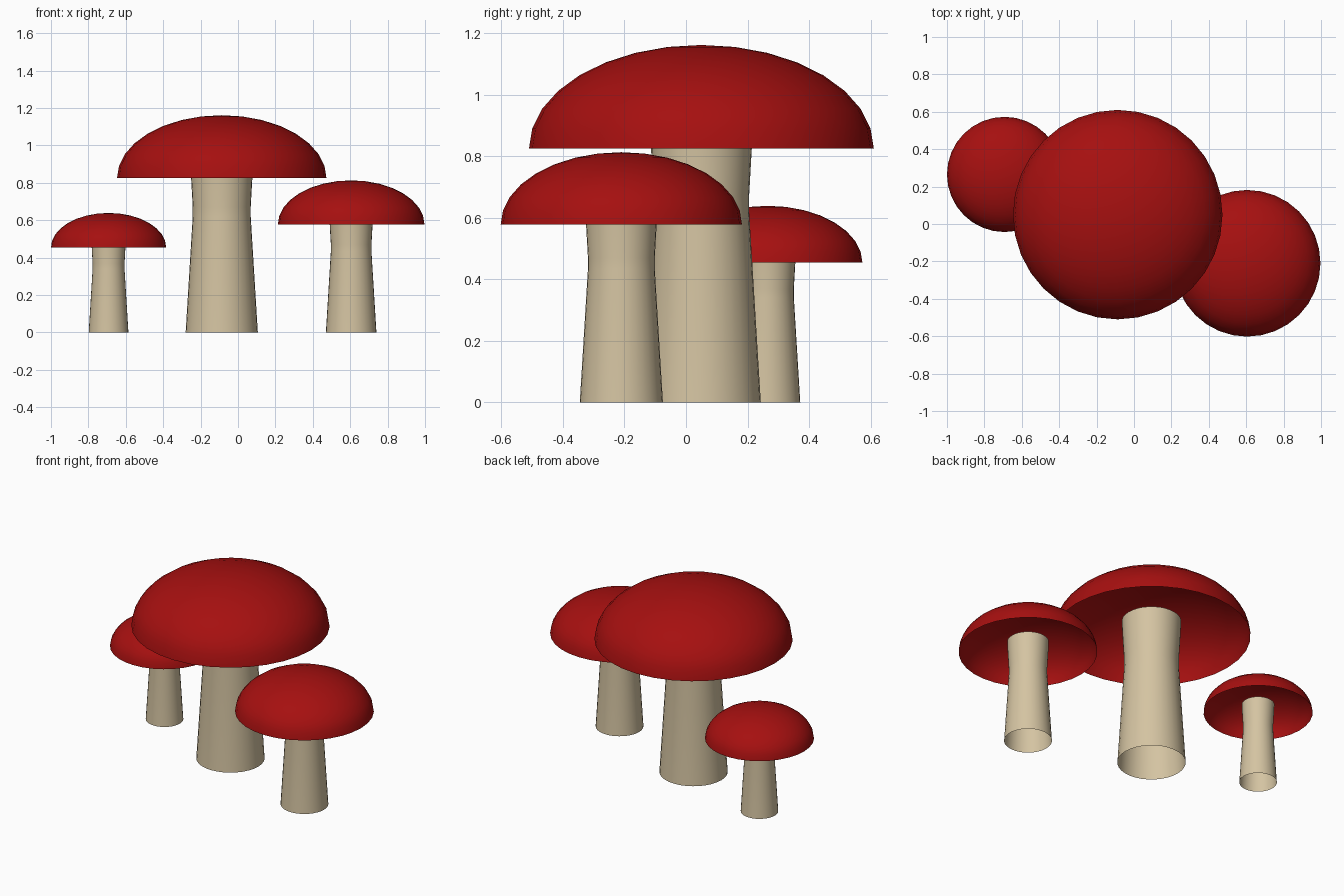
import bpy
import bmesh
import math
from mathutils import Vector

if "Cube" in bpy.data.objects:
    bpy.data.objects.remove(bpy.data.objects["Cube"], do_unlink=True)


def make_material(name, colour):
    mat = bpy.data.materials.new(name)
    mat.use_nodes = True
    mat.diffuse_color = colour
    mat.node_tree.nodes["Principled BSDF"].inputs["Base Color"].default_value = colour
    return mat


red = make_material("cap red", (0.38, 0.005, 0.005, 1))
cream = make_material("stem cream", (0.66, 0.55, 0.36, 1))


def lathe(name, profile, location, scale, mat, segments=32):
    """Spin an open (radius, height) profile about z into a smooth surface."""
    bm = bmesh.new()
    verts = [bm.verts.new((r, 0, z)) for r, z in profile]
    edges = [bm.edges.new(pair) for pair in zip(verts, verts[1:])]
    bmesh.ops.spin(bm, geom=verts + edges, cent=(0, 0, 0), axis=(0, 0, 1),
                   angle=math.tau, steps=segments, use_duplicate=False)
    bmesh.ops.remove_doubles(bm, verts=bm.verts, dist=0.0001)
    bmesh.ops.recalc_face_normals(bm, faces=bm.faces)
    # Open surfaces: make every normal point away from the axis
    if sum(f.normal.dot(Vector((f.calc_center_median().x, f.calc_center_median().y, 0)))
           for f in bm.faces) < 0:
        bmesh.ops.reverse_faces(bm, faces=bm.faces)
    for face in bm.faces:
        face.smooth = True
    mesh = bpy.data.meshes.new(name)
    bm.to_mesh(mesh)
    bm.free()
    mesh.materials.append(mat)
    obj = bpy.data.objects.new(name, mesh)
    obj.location = location
    obj.scale = (scale,) * 3
    bpy.context.collection.objects.link(obj)
    return obj


# Hollow half-ellipsoid cap, and an open tube stem that flares below the cap
CAP_RADIUS, CAP_HEIGHT, RIM_Z, RINGS = 0.56, 0.336, 0.825, 8
cap_profile = []
for i in range(RINGS + 1):
    a = math.pi / 2 * i / RINGS
    cap_profile.append((CAP_RADIUS * math.cos(a), RIM_Z + CAP_HEIGHT * math.sin(a)))
stem_profile = [(0.193, 0), (0.155, 0.62), (0.155, 0.67), (0.164, 0.83), (0.168, 0.92)]

# Three mushrooms of one shape at different sizes
for size, x, y, scale in (("large", -0.087, 0.05, 1.0),
                          ("medium", 0.605, -0.21, 0.7),
                          ("small", -0.692, 0.265, 0.55)):
    lathe(size + "_cap", cap_profile, (x, y, 0), scale, red)
    lathe(size + "_stem", stem_profile, (x, y, 0), scale, cream)
